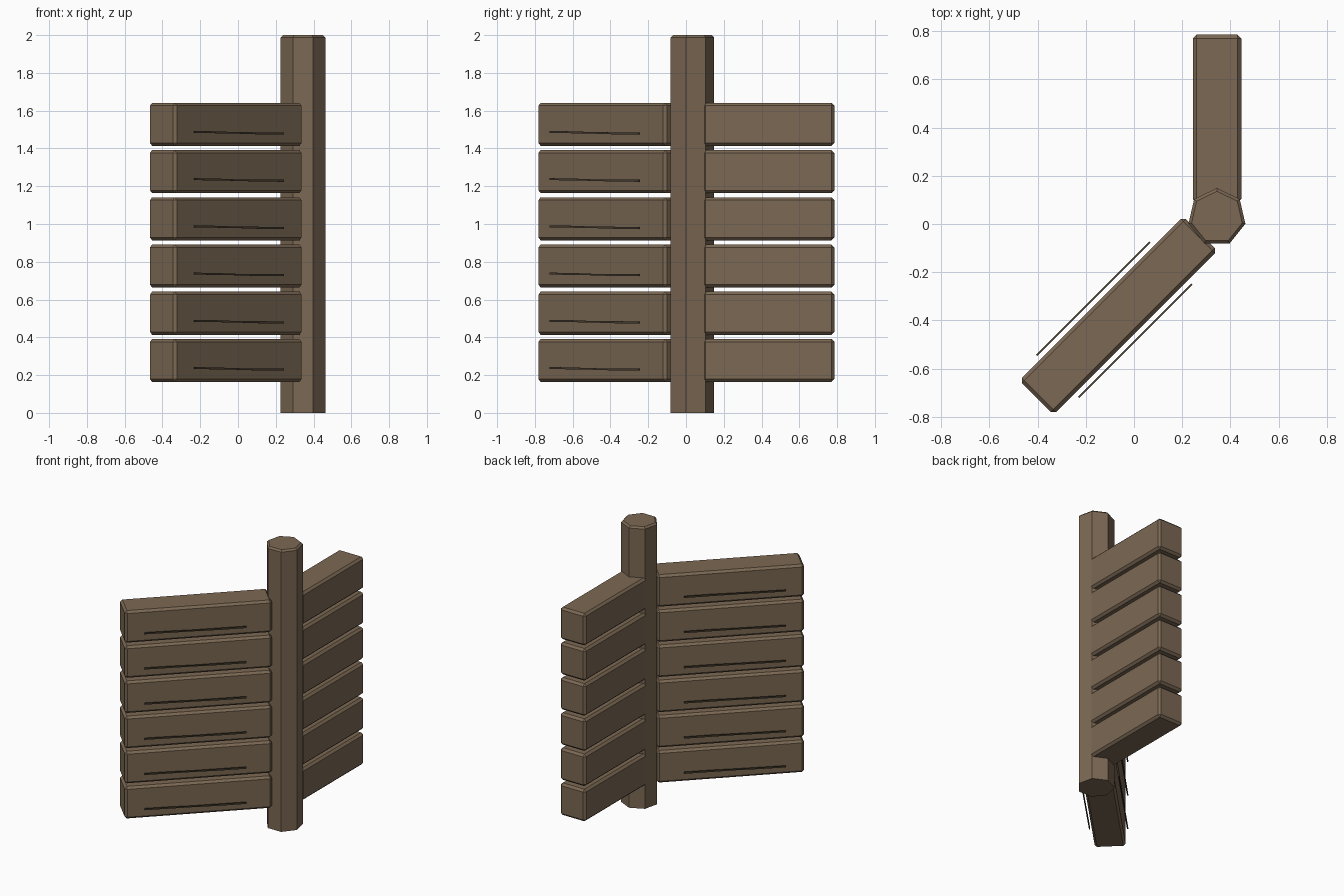
import bpy, bmesh, math
from mathutils import Matrix, Vector

if "Cube" in bpy.data.objects:
    bpy.data.objects.remove(bpy.data.objects["Cube"])


def material(name, rgb):
    m = bpy.data.materials.new(name)
    m.diffuse_color = (*rgb, 1)
    m.use_nodes = True
    m.node_tree.nodes["Principled BSDF"].inputs["Base Color"].default_value = m.diffuse_color
    return m


WOOD = material("brown wood", (0.198, 0.138, 0.087))
DARK = material("dark crack", (0.065, 0.05, 0.031))
FIRST_Z, STEP, COUNT = 0.2775, 0.25, 6


def finish(name, bm, mat, matrix=Matrix()):
    bmesh.ops.recalc_face_normals(bm, faces=bm.faces)
    mesh = bpy.data.meshes.new(name)
    bm.to_mesh(mesh)
    bm.free()
    mesh.materials.append(mat)
    obj = bpy.data.objects.new(name, mesh)
    obj.matrix_world = matrix
    bpy.context.collection.objects.link(obj)
    return obj


def prism(bm, points, depth):
    """Extrude a flat outline along the given vector."""
    face = bm.faces.new([bm.verts.new(p) for p in points])
    out = bmesh.ops.extrude_face_region(bm, geom=[face])
    verts = [v for v in out["geom"] if isinstance(v, bmesh.types.BMVert)]
    bmesh.ops.translate(bm, verts=verts, vec=Vector(depth))


def plank(name, size, matrix):
    bm = bmesh.new()
    bmesh.ops.create_cube(bm, size=1)
    bmesh.ops.scale(bm, verts=bm.verts, vec=size)
    bmesh.ops.bevel(bm, geom=bm.edges[:], offset=0.015, segments=1,
                    affect='EDGES')
    finish(name, bm, WOOD, matrix)


def crack(name, side, matrix):
    """Thin jagged sliver running along one side of a plank."""
    top = [(-0.357, -0.035), (-0.19, -0.037), (-0.05, -0.041),
           (0.11, -0.042), (0.308, -0.043)]
    low = [(0.308, -0.054), (0.13, -0.053), (-0.04, -0.049),
           (-0.2, -0.047), (-0.357, -0.045)]
    # The outer side tilts the other way about the sliver's mid height
    flip = (lambda z: -0.089 - z) if side > 0 else (lambda z: z)
    bm = bmesh.new()
    prism(bm, [(x, side * 0.119, flip(z)) for x, z in top + low],
          (0, side * 0.008, 0))
    finish(name, bm, DARK, matrix)


# Seven-sided post with a chamfered top
bm = bmesh.new()
R = 0.121
ring = [math.radians(90 + 360 * i / 7) for i in range(7)]
prism(bm, [(R * math.cos(a), R * math.sin(a), 0) for a in ring], (0, 0, 2))
rim = [e for e in bm.edges if all(v.co.z > 1.99 for v in e.verts)]
bmesh.ops.bevel(bm, geom=rim, offset=0.012, segments=1, affect='EDGES')
finish("post", bm, WOOD, Matrix.Translation((0.344, 0.028, 0)))

# Two stacks of planks, one straight back and one swung out at 45 degrees
for i in range(COUNT):
    z = FIRST_Z + i * STEP
    plank(f"back_plank_{i + 1}", (0.2, 0.697, 0.228),
          Matrix.Translation((0.345, 0.4365, z)))
    swing = (Matrix.Translation((-0.065, -0.38, z))
             @ Matrix.Rotation(math.radians(45), 4, 'Z'))
    plank(f"front_plank_{i + 1}", (0.963, 0.2, 0.228), swing)
    for label, side in (("outer", 1), ("inner", -1)):
        crack(f"{label}_crack_{i + 1}", side, swing)
